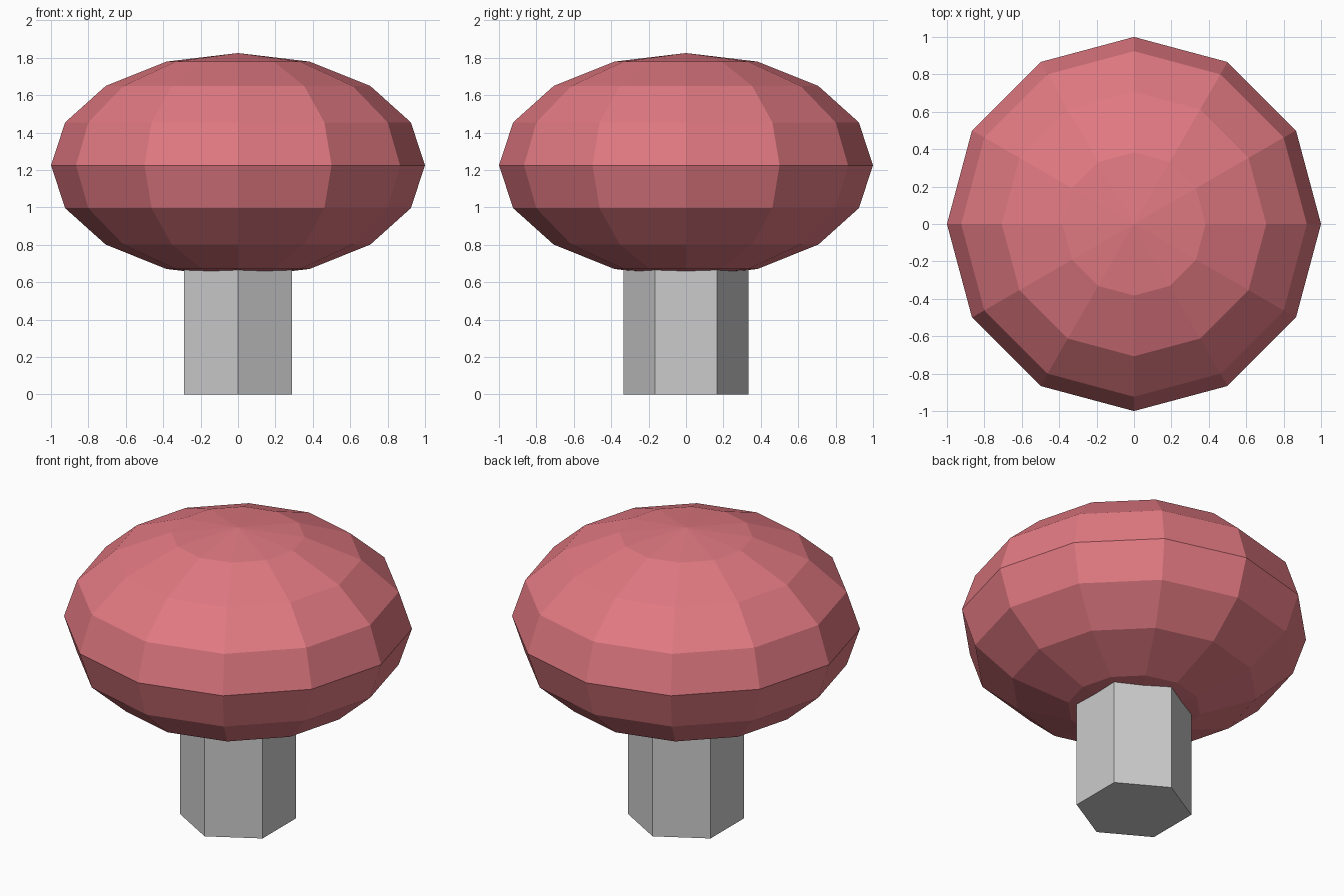
import bpy

if "Cube" in bpy.data.objects:
    bpy.data.objects.remove(bpy.data.objects["Cube"])

# Stem: six-sided column, its top tucked inside the cap
STEM_H = 0.74
bpy.ops.mesh.primitive_cylinder_add(vertices=6, radius=0.333, depth=STEM_H,
                                    location=(0, 0, STEM_H / 2))
bpy.context.object.name = "stem"

# Cap: flattened low-poly sphere
bpy.ops.mesh.primitive_uv_sphere_add(segments=12, ring_count=8, radius=1,
                                     location=(0, 0, 1.225))
cap = bpy.context.object
cap.name = "cap"
cap.scale.z = 0.6
bpy.ops.object.transform_apply(location=False, rotation=False, scale=True)

# Cap colour
pink = bpy.data.materials.new("cap_pink")
pink.diffuse_color = (0.75, 0.19, 0.22, 1)
pink.use_nodes = True
pink.node_tree.nodes["Principled BSDF"].inputs["Base Color"].default_value = pink.diffuse_color
cap.data.materials.append(pink)
